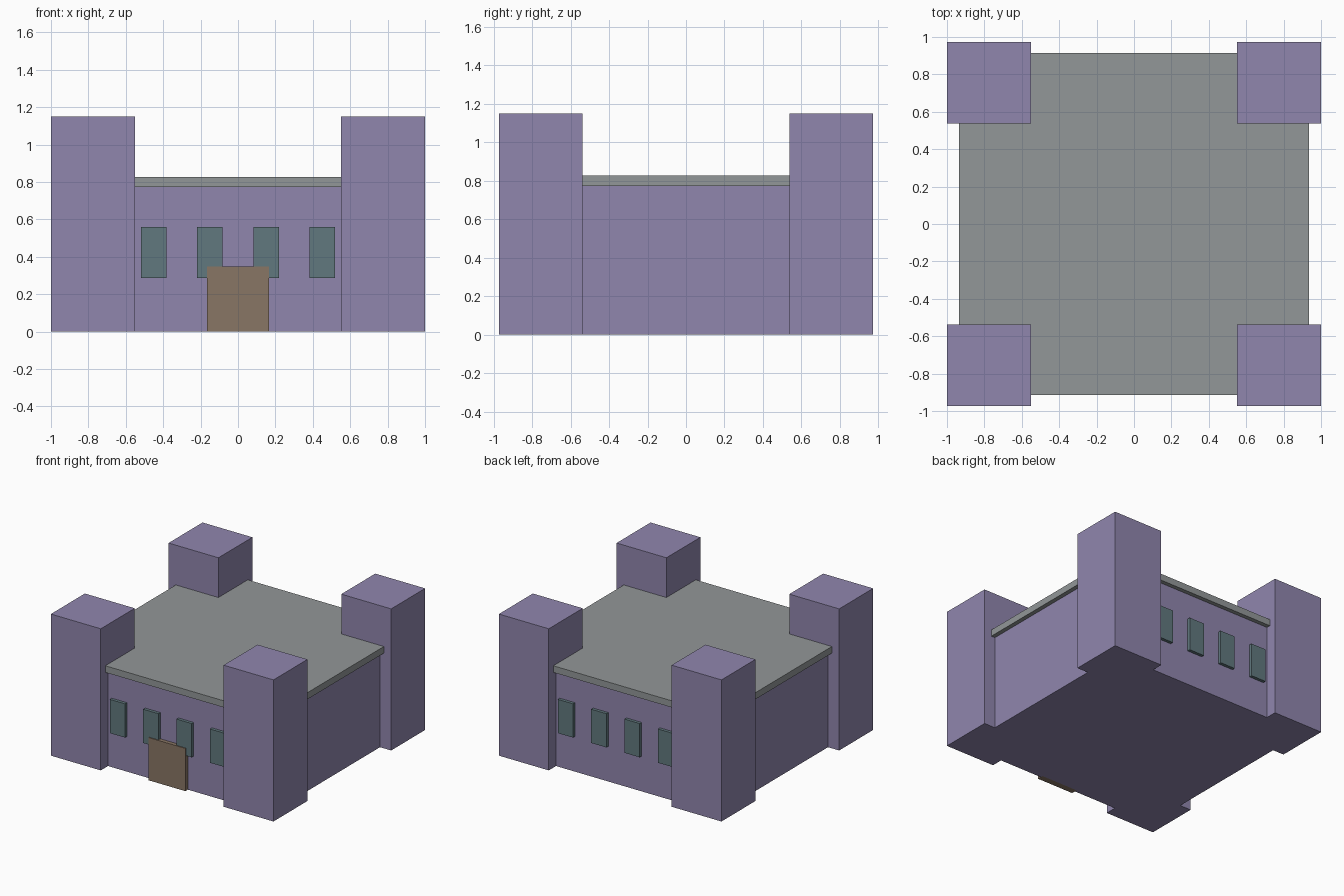
import bpy
import bmesh
from mathutils import Vector

cube = bpy.data.objects.get("Cube")
if cube:
    bpy.data.objects.remove(cube, do_unlink=True)


def material(name, rgb):
    mat = bpy.data.materials.new(name)
    mat.use_nodes = True
    mat.diffuse_color = (*rgb, 1)
    mat.node_tree.nodes["Principled BSDF"].inputs["Base Color"].default_value = (*rgb, 1)
    return mat


def box(name, low, high, mat):
    """Flat-shaded box spanning two opposite corners."""
    low, high = Vector(low), Vector(high)
    bm = bmesh.new()
    bmesh.ops.create_cube(bm, size=1)
    for v in bm.verts:
        v.co = (low + high) / 2 + v.co * (high - low)
    mesh = bpy.data.meshes.new(name)
    bm.to_mesh(mesh)
    bm.free()
    mesh.materials.append(mat)
    obj = bpy.data.objects.new(name, mesh)
    bpy.context.collection.objects.link(obj)
    return obj


purple = material("purple stone", (0.28, 0.24, 0.42))
grey = material("grey roof", (0.29, 0.31, 0.315))
brown = material("brown door", (0.25, 0.18, 0.13))
teal = material("teal glass", (0.12, 0.19, 0.21))

WALL_X, WALL_Y, EAVES = 0.90, 0.88, 0.773

# Main hall and overhanging flat roof
box("hall", (-WALL_X, -WALL_Y, 0), (WALL_X, WALL_Y, EAVES), purple)
box("roof", (-0.935, -0.914, EAVES), (0.935, 0.914, 0.827), grey)

# Corner towers
for side, sx in (("right", -1), ("left", 1)):
    for end, sy in (("front", -1), ("back", 1)):
        x, y = sx * 0.776, sy * 0.755
        box(f"tower_{end}_{side}", (x - 0.224, y - 0.218, 0),
            (x + 0.224, y + 0.218, 1.15), purple)

# Rows of windows on the front and back walls
for end, sy in (("front", -1), ("back", 1)):
    for i in range(4):
        x, y = -0.45 + 0.3 * i, sy * WALL_Y
        box(f"window_{end}_{i + 1}", (x - 0.068, y - 0.025, 0.286),
            (x + 0.068, y + 0.025, 0.56), teal)

# Front door, standing just proud of the windows
box("door", (-0.165, -WALL_Y - 0.032, 0), (0.165, -WALL_Y + 0.02, 0.347), brown)
